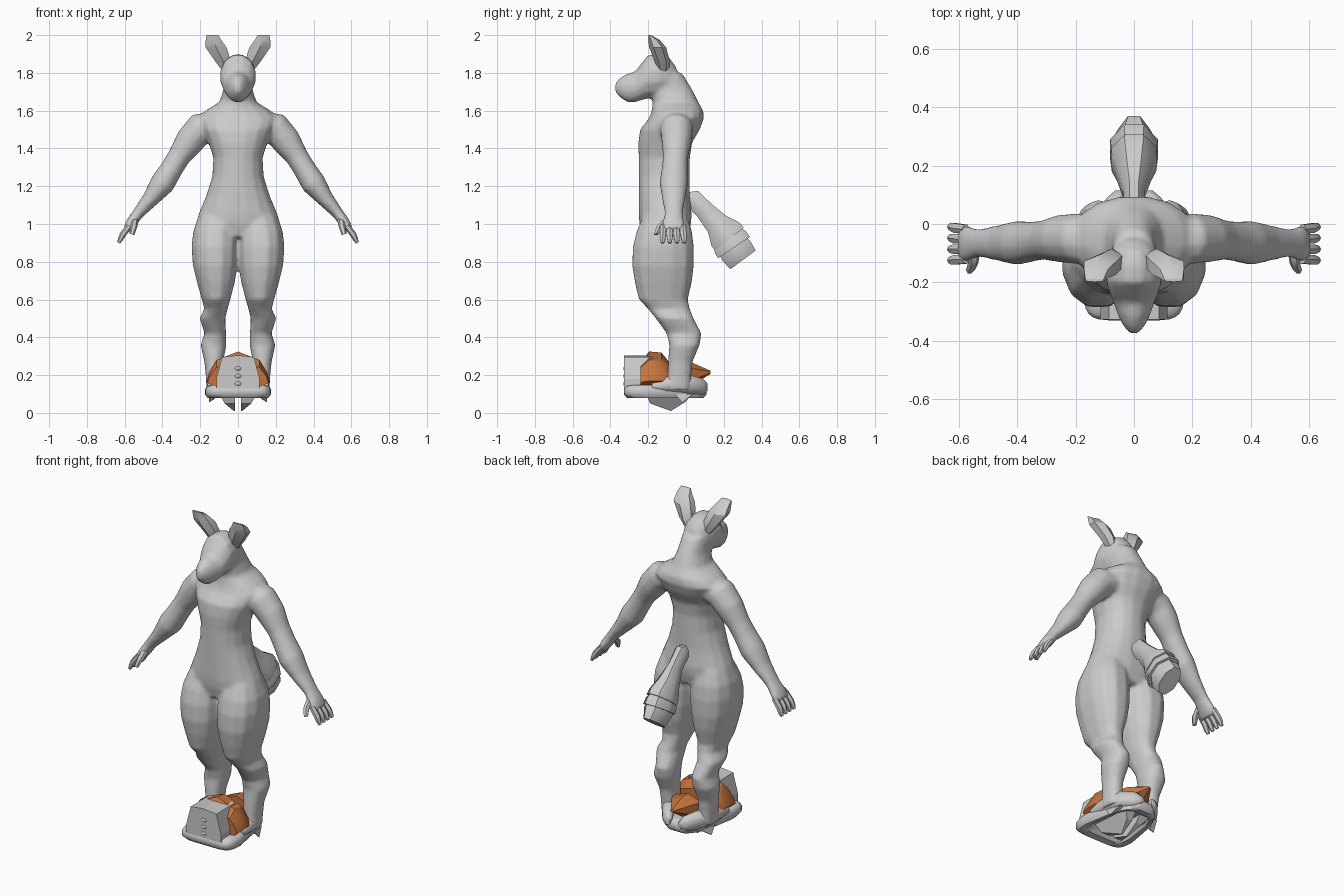
import bpy, bmesh, math
from mathutils import Vector


def material(name, rgb):
    m = bpy.data.materials.new(name)
    m.diffuse_color = (*rgb, 1)
    return m


GREY = material("plain grey", (0.6, 0.6, 0.6))
ORANGE = material("burnt orange", (0.56, 0.17, 0.045))
X, Y, Z = Vector((1, 0, 0)), Vector((0, 1, 0)), Vector((0, 0, 1))


def finish(name, bm, mat, angle=50):
    bmesh.ops.recalc_face_normals(bm, faces=bm.faces[:])
    me = bpy.data.meshes.new(name)
    bm.to_mesh(me)
    bm.free()
    me.materials.append(mat)
    ob = bpy.data.objects.new(name, me)
    bpy.context.collection.objects.link(ob)
    bpy.ops.object.select_all(action='DESELECT')
    ob.select_set(True)
    bpy.context.view_layer.objects.active = ob
    if angle:
        bpy.ops.object.shade_smooth_by_angle(angle=math.radians(angle))
    return ob


def skin(bm, rings):
    """Join matching rings and cap both ends."""
    for r, q in zip(rings, rings[1:]):
        for k in range(len(r)):
            j = (k + 1) % len(r)
            bm.faces.new((r[k], r[j], q[j], q[k]))
    bm.faces.new(rings[0])
    bm.faces.new(rings[-1])


def loft(name, side, pts, mat=GREY, n=12, along=None, power=1.0, angle=50):
    """Skin elliptical rings (x, y, z, radius along side, other radius)."""
    bm = bmesh.new()
    rings = []
    for i, (x, y, z, ra, rb) in enumerate(pts):
        a, b = pts[max(i - 1, 0)], pts[min(i + 1, len(pts) - 1)]
        tangent = along or (Vector(b[:3]) - Vector(a[:3])).normalized()
        other = tangent.cross(side).normalized()
        ring = []
        for k in range(n):
            t = 2 * math.pi * (k + 0.5) / n
            c, s = math.cos(t), math.sin(t)
            c = math.copysign(abs(c) ** power, c)
            s = math.copysign(abs(s) ** power, s)
            ring.append(bm.verts.new(Vector((x, y, z)) + side * ra * c + other * rb * s))
        rings.append(ring)
    skin(bm, rings)
    return finish(name, bm, mat, angle)


def plate(name, *outlines, mat=GREY, angle=0):
    """Solid through matching outlines."""
    bm = bmesh.new()
    skin(bm, [[bm.verts.new(p) for p in o] for o in outlines])
    return finish(name, bm, mat, angle)


# Torso and neck
body = [loft("torso", X, [(0, y, z, rx, ry) for z, y, rx, ry in (
    (0.93, -0.11, 0.19, 0.12), (1.0, -0.11, 0.227, 0.138), (1.05, -0.11, 0.212, 0.142),
    (1.15, -0.115, 0.17, 0.137), (1.25, -0.115, 0.138, 0.137), (1.35, -0.115, 0.132, 0.137),
    (1.43, -0.11, 0.157, 0.144), (1.50, -0.085, 0.19, 0.16), (1.56, -0.05, 0.215, 0.147),
    (1.60, -0.045, 0.175, 0.138), (1.645, -0.055, 0.10, 0.122), (1.71, -0.08, 0.078, 0.115),
    (1.80, -0.11, 0.072, 0.09))], n=16, along=Z, power=0.92)]

# Head with brow step and pointed snout
body.append(loft("head", X, [(0, y, z, rx, rz) for y, z, rx, rz in (
    (-0.05, 1.78, 0.045, 0.05), (-0.09, 1.785, 0.08, 0.10), (-0.14, 1.785, 0.095, 0.117),
    (-0.20, 1.78, 0.097, 0.118), (-0.24, 1.75, 0.085, 0.098), (-0.27, 1.725, 0.071, 0.083),
    (-0.31, 1.72, 0.057, 0.078), (-0.345, 1.722, 0.04, 0.057), (-0.375, 1.722, 0.015, 0.028))],
    along=-Y))

for s, label in ((1, "left"), (-1, "right")):
    # Leg with raised knee and hock
    body.append(loft(label + "_leg", X, [(s * x, y, z, a, b) for x, y, z, a, b in (
        (0.11, -0.11, 1.04, 0.10, 0.12), (0.12, -0.115, 0.96, 0.12, 0.15),
        (0.122, -0.12, 0.88, 0.127, 0.165), (0.121, -0.122, 0.78, 0.121, 0.167),
        (0.117, -0.12, 0.69, 0.102, 0.154), (0.116, -0.12, 0.60, 0.077, 0.132),
        (0.117, -0.09, 0.55, 0.063, 0.113), (0.135, -0.06, 0.50, 0.069, 0.102),
        (0.12, -0.01, 0.42, 0.058, 0.094), (0.13, -0.008, 0.36, 0.07, 0.082),
        (0.128, -0.03, 0.27, 0.051, 0.066), (0.125, -0.035, 0.19, 0.046, 0.064),
        (0.125, -0.05, 0.12, 0.043, 0.08))], along=Z, power=0.88))
    # Arm and palm
    body.append(loft(label + "_arm", Y, [(s * x, y, z, a, b) for x, y, z, a, b in (
        (0.10, -0.05, 1.53, 0.09, 0.07), (0.20, -0.05, 1.505, 0.088, 0.087),
        (0.255, -0.05, 1.44, 0.082, 0.08), (0.31, -0.055, 1.36, 0.068, 0.062),
        (0.35, -0.06, 1.295, 0.07, 0.061), (0.40, -0.065, 1.215, 0.077, 0.067),
        (0.465, -0.065, 1.13, 0.062, 0.045), (0.53, -0.065, 1.055, 0.049, 0.031),
        (0.565, -0.067, 1.005, 0.061, 0.03), (0.59, -0.07, 0.965, 0.066, 0.022))]))
    # Cupped ear
    loft(label + "_ear", X, [(s * x, y, z, a, b) for x, y, z, a, b in (
        (0.06, -0.12, 1.81, 0.025, 0.03), (0.078, -0.125, 1.86, 0.048, 0.04),
        (0.116, -0.15, 1.935, 0.064, 0.045), (0.13, -0.17, 1.975, 0.047, 0.03),
        (0.135, -0.192, 2.0, 0.036, 0.006))], n=6, along=Z, angle=30)
    # Fingers and thumb
    for i in range(4):
        y0, y1 = -0.018 - 0.034 * i, -0.01 - 0.038 * i
        loft(f"{label}_finger_{i + 1}", Y, [
            (s * 0.575, y0, 0.99, 0.018, 0.016), (s * 0.61, (y0 + y1) / 2, 0.945, 0.019, 0.017),
            (s * 0.622, y1, 0.92, 0.016, 0.014), (s * 0.632, y1, 0.90, 0.01, 0.008)], n=6)
    loft(label + "_thumb", Y, [
        (s * 0.545, -0.09, 1.03, 0.024, 0.02), (s * 0.55, -0.135, 0.99, 0.021, 0.018),
        (s * 0.562, -0.158, 0.945, 0.013, 0.013)], n=6)
    # Foot resting on the base
    loft(label + "_foot", X, [(s * x, y, z, a, b) for x, y, z, a, b in (
        (0.045, 0.115, 0.135, 0.02, 0.02), (0.06, 0.09, 0.14, 0.035, 0.045),
        (0.105, 0.02, 0.15, 0.045, 0.055), (0.128, -0.10, 0.15, 0.042, 0.045),
        (0.13, -0.18, 0.14, 0.035, 0.025))], n=8, along=-Y)
    # Wedge fin below the base
    outline = ((0.10, -0.21, 0.10), (0.07, -0.19, 0.05), (0.022, -0.08, 0.01),
               (0.05, 0.0, 0.06), (0.08, 0.03, 0.10))
    plate(label + "_fin", [(s * x, y, z) for x, y, z in outline],
          [(s * 0.015, y, z) for x, y, z in outline])
    plate(label + "_side_fin", [(s * 0.15, -0.06, 0.10), (s * 0.155, -0.02, 0.055), (s * 0.13, 0.04, 0.10)],
          [(s * 0.11, -0.06, 0.10), (s * 0.13, -0.02, 0.07), (s * 0.10, 0.04, 0.10)])

# Fuse the body parts into one smooth skin
bpy.ops.object.select_all(action='DESELECT')
for ob in body:
    ob.select_set(True)
bpy.context.view_layer.objects.active = body[0]
bpy.ops.object.join()
fused = bpy.context.object
fused.name = "body"
remesh = fused.modifiers.new("fuse", 'REMESH')
remesh.mode = 'VOXEL'
remesh.voxel_size = 0.01
remesh.use_smooth_shade = True
soften = fused.modifiers.new("soften", 'SMOOTH')
soften.factor = 0.5
soften.iterations = 10

# Tail ending in two flared, overlapping cuffs
loft("tail", X, [(0, 0.0, 1.12, 0.03, 0.05), (0, 0.04, 1.13, 0.04, 0.055),
                 (0, 0.10, 1.07, 0.038, 0.055), (0, 0.165, 1.0, 0.062, 0.07),
                 (0, 0.21, 0.945, 0.082, 0.105), (0, 0.23, 0.92, 0.085, 0.105)], n=8, angle=45)
loft("tail_cuff", X, [(0, 0.20, 0.955, 0.06, 0.08), (0, 0.235, 0.905, 0.085, 0.108),
                      (0, 0.255, 0.875, 0.088, 0.11)], n=8, angle=45)
loft("tail_tuft", X, [(0, 0.225, 0.92, 0.06, 0.08), (0, 0.265, 0.86, 0.078, 0.098),
                      (0, 0.302, 0.81, 0.055, 0.09)], n=8, angle=45)

# Base, hollowed underneath, square at the front and narrower at the back
base = loft("base", X, [(0, -0.11, z, 0.175 * k, 0.22 * k) for z, k in (
    (0.125, 0.55), (0.115, 0.66), (0.085, 0.74), (0.08, 0.92), (0.098, 1.0),
    (0.125, 1.0), (0.143, 0.94), (0.148, 0.8))], n=28, along=Z, power=0.33)
for v in base.data.vertices:
    v.co.x *= 1 - 0.62 * max(0, (v.co.y + 0.12) / 0.23) ** 1.4

# Grey cabinet with three low studs on its front
section = ((-0.115, 0.13), (0.115, 0.13), (0.115, 0.18), (0.085, 0.295), (0, 0.305),
           (-0.085, 0.295), (-0.115, 0.18))
plate("cabinet", *[[(x, y, z) for x, z in section] for y in (-0.327, -0.15)])
for i in range(3):
    loft(f"stud_{i + 1}", X, [(0, -0.32, 0.155 + 0.04 * i, 0.022, 0.014),
                              (0, -0.331, 0.155 + 0.04 * i, 0.014, 0.009)], n=8, along=-Y, angle=89)

# Orange shell around the back of the cabinet, and pointed orange rear
shell = ((-0.13, 0.14), (0.13, 0.14), (0.165, 0.17), (0.153, 0.215), (0.115, 0.28), (0.05, 0.305),
         (0, 0.325), (-0.05, 0.305), (-0.115, 0.28), (-0.153, 0.215), (-0.165, 0.17))
plate("orange_shell", *[[(x * k, y, 0.14 + (z - 0.14) * h) for x, z in shell] for y, k, h in (
    (-0.24, 0.98, 0.72), (-0.195, 1.0, 1.0), (-0.13, 1.0, 0.97), (-0.09, 0.88, 0.7))],
    mat=ORANGE, angle=35)
loft("orange_rear", X, [(0, -0.02, 0.20, 0.11, 0.065), (0, 0.03, 0.205, 0.085, 0.062),
                        (0, 0.13, 0.215, 0.012, 0.008)], ORANGE, n=6, along=Y, angle=30)
